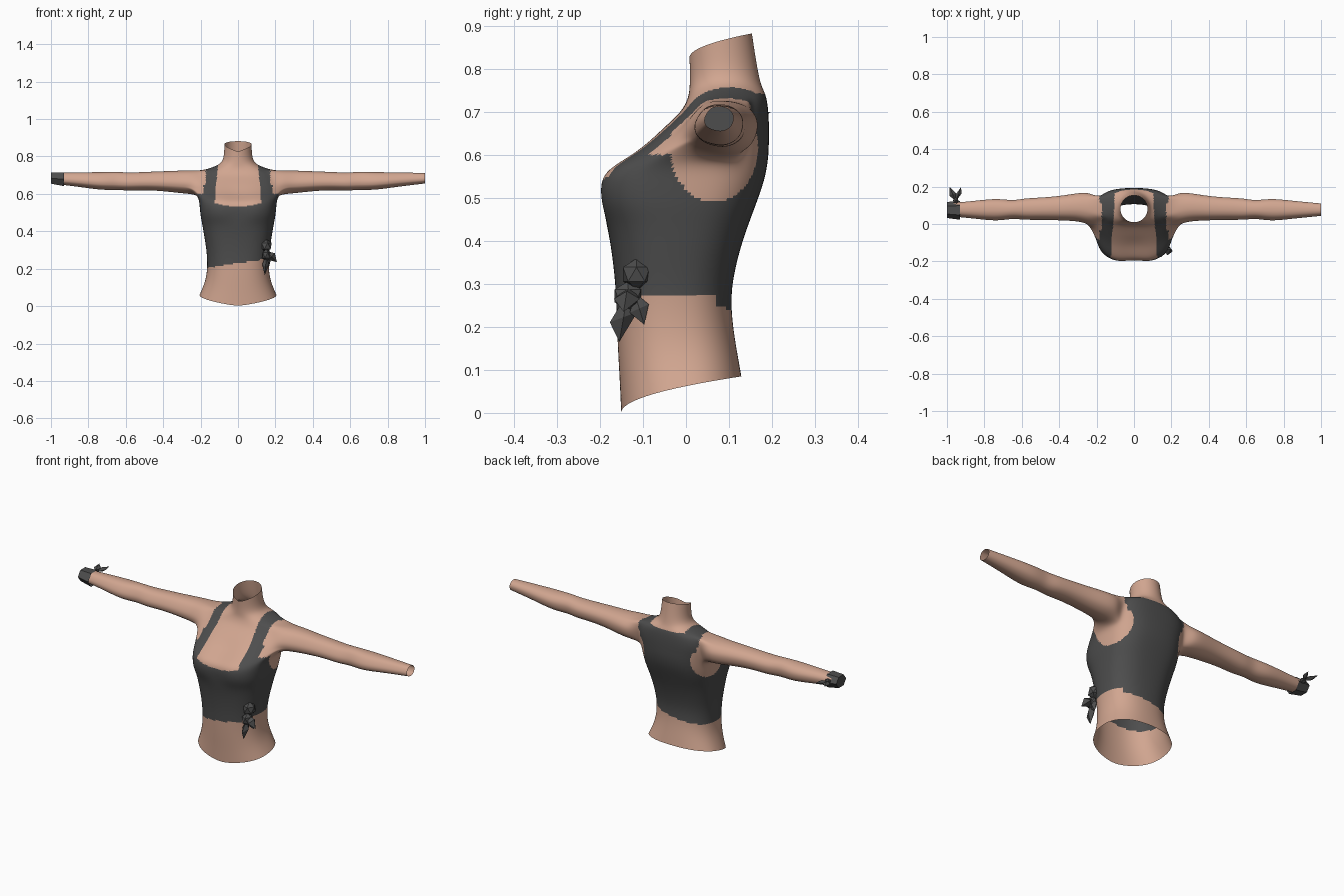
import bpy, bmesh, math
from mathutils import Vector

if "Cube" in bpy.data.objects:
    bpy.data.objects.remove(bpy.data.objects["Cube"])


def material(name, rgb):
    m = bpy.data.materials.new(name)
    m.diffuse_color = (*rgb, 1)
    m.use_nodes = True
    m.node_tree.nodes["Principled BSDF"].inputs["Base Color"].default_value = m.diffuse_color
    return m


SKIN = material("skin", (0.64, 0.38, 0.28))
CLOTH = material("dark_grey_cloth", (0.075, 0.075, 0.075))


def add_object(name, bm, mats):
    bmesh.ops.recalc_face_normals(bm, faces=bm.faces)
    me = bpy.data.meshes.new(name)
    bm.to_mesh(me)
    bm.free()
    for m in mats:
        me.materials.append(m)
    ob = bpy.data.objects.new(name, me)
    bpy.context.collection.objects.link(ob)
    return ob


# Torso rings: z front, z back, half width, y front, y back, roundness
RINGS = [
    (0.00, 0.085, 0.207, -0.152, 0.130, 0.85),
    (0.07, 0.130, 0.184, -0.155, 0.122, 0.85),
    (0.14, 0.170, 0.170, -0.159, 0.115, 0.85),
    (0.21, 0.220, 0.165, -0.162, 0.108, 0.85),
    (0.29, 0.290, 0.168, -0.164, 0.105, 0.82),
    (0.38, 0.380, 0.183, -0.174, 0.126, 0.78),
    (0.44, 0.440, 0.193, -0.186, 0.147, 0.75),
    (0.485, 0.485, 0.202, -0.204, 0.164, 0.70),
    (0.535, 0.540, 0.207, -0.208, 0.184, 0.70),
    (0.565, 0.590, 0.212, -0.190, 0.193, 0.72),
    (0.60, 0.630, 0.216, -0.124, 0.194, 0.75),
    (0.65, 0.670, 0.213, -0.066, 0.194, 0.75),
    (0.69, 0.705, 0.202, -0.021, 0.192, 0.78),
    (0.712, 0.733, 0.180, -0.004, 0.188, 0.80),
    (0.737, 0.750, 0.125, 0.006, 0.181, 0.85),
    (0.76, 0.768, 0.086, 0.008, 0.173, 0.95),
    (0.79, 0.815, 0.075, 0.009, 0.164, 1.0),
    (0.825, 0.882, 0.073, 0.007, 0.154, 1.0),
]
N = 24

# Arm rings: x, y centre, z centre, y radius, z radius
ARM = [
    (0.24, 0.085, 0.661, 0.090, 0.066),
    (0.30, 0.092, 0.663, 0.079, 0.063),
    (0.40, 0.085, 0.667, 0.068, 0.055),
    (0.50, 0.083, 0.668, 0.062, 0.050),
    (0.59, 0.080, 0.664, 0.061, 0.050),
    (0.65, 0.078, 0.670, 0.049, 0.050),
    (0.73, 0.077, 0.667, 0.065, 0.050),
    (0.85, 0.077, 0.676, 0.050, 0.040),
    (1.00, 0.077, 0.683, 0.035, 0.029),
]


def power(v, p):
    return math.copysign(abs(v) ** p, v)


bm = bmesh.new()
grid = []
for zf, zb, hw, yf, yb, p in RINGS:
    ring = []
    for i in range(N):
        a = 2 * math.pi * i / N
        x = hw * power(math.cos(a), p)
        y = (yf + yb) / 2 + (yb - yf) / 2 * power(math.sin(a), p)
        t = max(0, (y - yf) / (yb - yf))
        # slight hollow between the two sides of the bust
        if y < 0 and 0.47 < zf < 0.61:
            y += 0.014 * max(0, 1 - abs(x) / 0.07)
        ring.append(bm.verts.new((x, y, zf + (zb - zf) * math.sqrt(t))))
    grid.append(ring)

# Skin the torso, leaving a shoulder opening on each side
R0, R1, HALF = 9, 13, 2
for r in range(len(RINGS) - 1):
    for i in range(N):
        off_right = (i + HALF) % N < 2 * HALF
        off_left = (i + HALF - N // 2) % N < 2 * HALF
        if R0 <= r < R1 and (off_right or off_left):
            continue
        j = (i + 1) % N
        bm.faces.new((grid[r][i], grid[r][j], grid[r + 1][j], grid[r + 1][i]))

# Grow an arm tube out of each shoulder opening
for side, start in ((1, 0), (-1, N // 2)):
    cols = [(start + k) % N for k in range(-HALF, HALF + 1)]
    loop = [grid[R0][c] for c in cols]
    loop += [grid[r][cols[-1]] for r in range(R0 + 1, R1)]
    loop += [grid[R1][c] for c in reversed(cols)]
    loop += [grid[r][cols[0]] for r in range(R1 - 1, R0, -1)]
    angles = [math.atan2((v.co.z - 0.655) / 0.075, (v.co.y - 0.07) / 0.09) for v in loop]
    prev = loop
    for x, yc, zc, ry, rz in ARM:
        cur = [bm.verts.new((side * x, yc + ry * math.cos(a), zc + rz * math.sin(a)))
               for a in angles]
        for k in range(len(loop)):
            n = (k + 1) % len(loop)
            bm.faces.new((prev[k], prev[n], cur[n], cur[k]))
        prev = cur

body = add_object("torso_and_arms", bm, [SKIN, CLOTH])
sub = body.modifiers.new("smooth", 'SUBSURF')
sub.levels = 3
bpy.context.view_layer.update()
dg = bpy.context.evaluated_depsgraph_get()
fine = bpy.data.meshes.new_from_object(body.evaluated_get(dg))
body.modifiers.clear()
body.data = fine


# Cropped top: hem, scooped neckline, straps and arm openings
def is_cloth(c):
    x, y, z = c
    ax = abs(x)
    hem = 0.23 + 0.15 * x + (0.02 if x > 0.12 and -0.12 < y < 0.07 else 0)
    if z < hem or ax > 0.222 or z > 0.768:
        return False
    if z > 0.6 and ax > 0.185 and y < 0.165:
        return False
    if ax > (0.172 if z > 0.65 else 0.14) and \
            ((y - 0.065) / 0.102) ** 2 + ((z - 0.617) / 0.127) ** 2 < 1:
        return False
    if y < 0.1:
        return not (z > 0.532 + 1.2 * x * x and ax < 0.125 - 0.09 * (z - 0.55))
    return z < 0.742 or ax > 0.105


for f in fine.polygons:
    f.use_smooth = True
    f.material_index = 1 if is_cloth(f.center) else 0


# Cloth pieces of the knots
def knot(name, centre, scale):
    b = bmesh.new()
    bmesh.ops.create_icosphere(b, subdivisions=1, radius=1)
    for v in b.verts:
        v.co = Vector(centre) + Vector([v.co[k] * scale[k] for k in range(3)])
    add_object(name, b, [CLOTH])


def tail(name, base, tip, wide, thick):
    """Pointed cloth end: a flattened diamond from base to tip."""
    b = bmesh.new()
    base, tip = Vector(base), Vector(tip)
    wide, thick = Vector(wide), Vector(thick)
    mid = base.lerp(tip, 0.5)
    a, e = b.verts.new(base), b.verts.new(tip)
    m = [b.verts.new(mid + d) for d in (wide, thick, -wide, -thick)]
    for k in range(4):
        b.faces.new((a, m[k], m[(k + 1) % 4]))
        b.faces.new((e, m[(k + 1) % 4], m[k]))
    add_object(name, b, [CLOTH])


knot("waist_knot_upper", (0.15, -0.115, 0.322), (0.034, 0.037, 0.037))
knot("waist_knot_lower", (0.152, -0.135, 0.272), (0.026, 0.036, 0.034))
tail("waist_tail_down", (0.152, -0.135, 0.28), (0.143, -0.155, 0.165),
     (0, 0.032, 0.012), (0.018, 0, 0))
tail("waist_tail_side", (0.15, -0.13, 0.295), (0.208, -0.145, 0.235),
     (0.018, 0, 0.018), (0, 0.03, 0))
tail("waist_tail_back", (0.155, -0.12, 0.28), (0.165, -0.097, 0.205),
     (0, 0.022, 0.01), (0.014, 0, 0))

# Six-sided wristband, closed at the hand end
b = bmesh.new()
rings = []
for x, yc, zc, ry, rz in ((-1.0, 0.075, 0.684, 0.043, 0.034), (-0.93, 0.073, 0.678, 0.050, 0.042)):
    rings.append([b.verts.new((x, yc + ry * math.cos(k * math.pi / 3),
                               zc + rz * math.sin(k * math.pi / 3))) for k in range(6)])
for k in range(6):
    n = (k + 1) % 6
    b.faces.new((rings[0][k], rings[0][n], rings[1][n], rings[1][k]))
b.faces.new(rings[0])
add_object("wristband", b, [CLOTH])
knot("wrist_knot", (-0.953, 0.125, 0.69), (0.016, 0.018, 0.016))
for name, x in (("wrist_tail_outer", -0.985), ("wrist_tail_inner", -0.925)):
    tail(name, (-0.953, 0.12, 0.69), (x, 0.197, 0.698), (0.018, 0.006, 0), (0, 0, 0.012))
